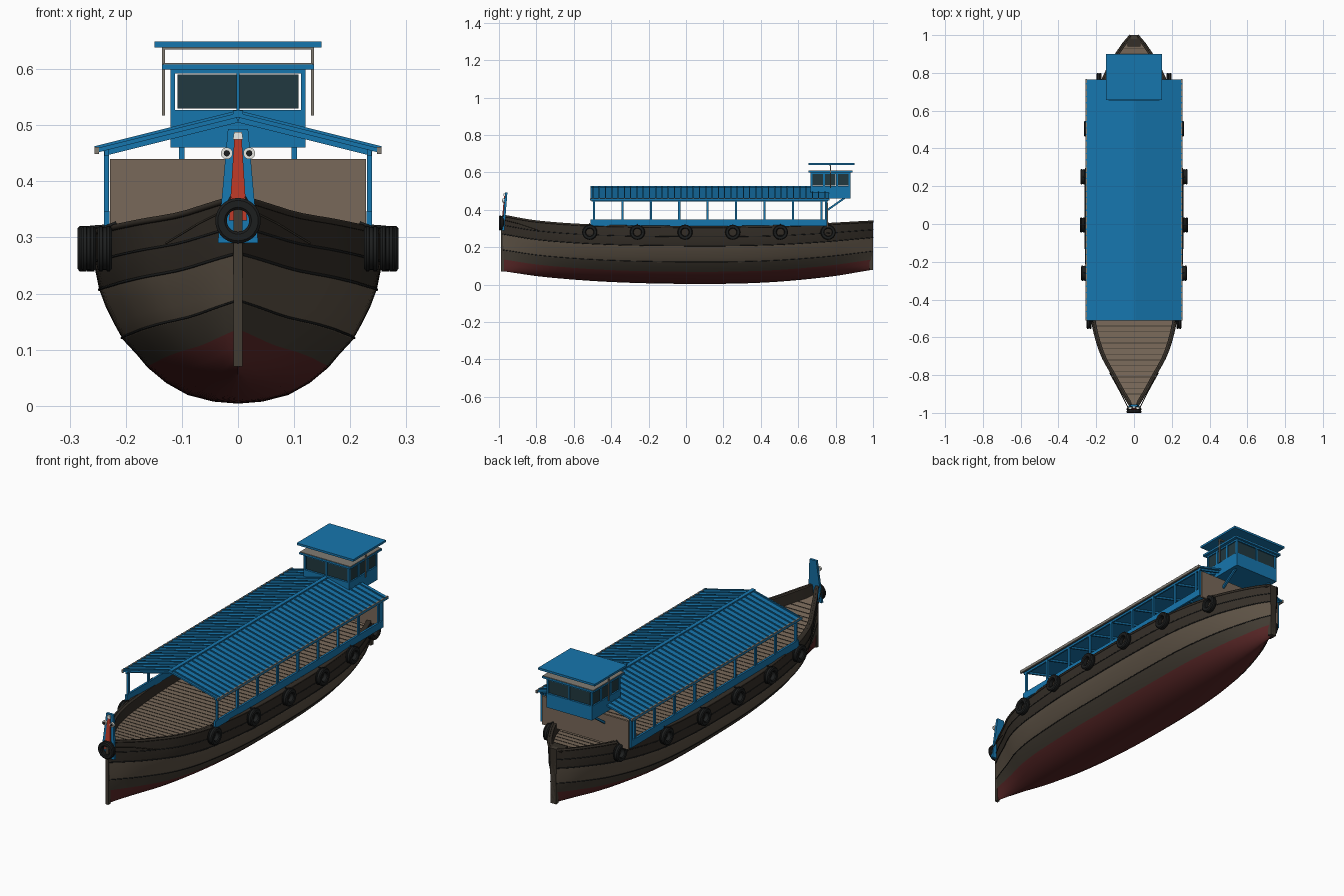
import bpy, bmesh, math
from mathutils import Matrix, Vector

if "Cube" in bpy.data.objects:
    bpy.data.objects.remove(bpy.data.objects["Cube"])


def mat(name, r, g, b):
    m = bpy.data.materials.new(name)
    m.diffuse_color = (r, g, b, 1)
    m.use_nodes = True
    m.node_tree.nodes["Principled BSDF"].inputs["Base Color"].default_value = m.diffuse_color
    return m


BLUE = mat("blue_paint", .008, .18, .42)
DARK = mat("dark_timber", .035, .028, .021)
MID = mat("weathered_timber", .055, .045, .033)
LIGHT = mat("light_timber", .11, .085, .06)
DECK = mat("deck_timber", .19, .14, .10)
RED = mat("red_bottom", .10, .02, .02)
ACCENT = mat("red_accent", .5, .04, .02)
BLACK = mat("rubber", .012, .013, .013)
GLASS = mat("glass", .015, .04, .05)
GREY = mat("grey_trim", .22, .20, .17)
WHITE = mat("white_paint", .8, .8, .75)


def finish(name, bm, mats, smooth=None):
    bmesh.ops.recalc_face_normals(bm, faces=bm.faces)
    me = bpy.data.meshes.new(name)
    bm.to_mesh(me)
    bm.free()
    ob = bpy.data.objects.new(name, me)
    bpy.context.collection.objects.link(ob)
    for m in mats:
        me.materials.append(m)
    if smooth:
        bpy.ops.object.select_all(action='DESELECT')
        ob.select_set(True)
        bpy.context.view_layer.objects.active = ob
        bpy.ops.object.shade_smooth_by_angle(angle=math.radians(smooth))
    return ob


def boxes(name, items, m):
    """Each item: centre, size, optional (angle, axis)."""
    bm = bmesh.new()
    for c, s, *rot in items:
        R = Matrix.Rotation(*(rot[0][0], 4, rot[0][1])) if rot else Matrix()
        bmesh.ops.create_cube(bm, size=1, matrix=Matrix.Translation(c) @ R @ Matrix.Diagonal((*s, 1)))
    return finish(name, bm, [m])


def prism(name, pts, y0, y1, m, lean=0):
    """Extrude an x-z outline along y; lean shifts y with height."""
    bm = bmesh.new()
    a, b = [[bm.verts.new((x, y + lean * (z - .29), z)) for x, z in pts] for y in (y0, y1)]
    bm.faces.new(a)
    bm.faces.new(b[::-1])
    for i in range(len(pts)):
        j = (i + 1) % len(pts)
        bm.faces.new((a[i], a[j], b[j], b[i]))
    return finish(name, bm, [m])


def tube(name, paths, r, m):
    cu = bpy.data.curves.new(name, 'CURVE')
    cu.dimensions = '3D'
    cu.bevel_depth, cu.bevel_resolution = r, 1
    for p in paths:
        sp = cu.splines.new('POLY')
        sp.points.add(len(p) - 1)
        for q, v in zip(sp.points, p):
            q.co = (*v, 1)
    cu.materials.append(m)
    ob = bpy.data.objects.new(name, cu)
    bpy.context.collection.objects.link(ob)


def interp(tab, t):
    """Smooth (Hermite) lookup in a small table."""
    for i in range(len(tab) - 1):
        if t <= tab[i + 1][0] or i == len(tab) - 2:
            (x0, y0), (x1, y1) = tab[i], tab[i + 1]
            p, n = tab[max(i - 1, 0)], tab[min(i + 2, len(tab) - 1)]
            h, u = x1 - x0, (t - x0) / (x1 - x0)
            m0, m1 = h * (y1 - p[1]) / (x1 - p[0]), h * (n[1] - y0) / (n[0] - x0)
            return ((2*u**3 - 3*u*u + 1) * y0 + (u**3 - 2*u*u + u) * m0
                    + (3*u*u - 2*u**3) * y1 + (u**3 - u*u) * m1)


# Hull lines: half width, sheer, keel along y, and the section shape
WIDTH = [(-.98, .008), (-.9, .058), (-.8, .113), (-.7, .168), (-.6, .202), (-.5, .223), (-.25, .25),
         (0, .256), (.3, .252), (.55, .228), (.76, .168), (.88, .106), (.95, .06), (1, .018)]
SHEER = [(-.98, .372), (-.8, .341), (-.5, .32), (0, .312), (.5, .316), (1, .34)]
KEEL = [(-.98, .072), (-.75, .04), (-.4, .014), (0, .004), (.4, .01), (.75, .04), (1, .08)]
SECT = [(0, 0), (.012, .17), (.05, .35), (.12, .5), (.21, .63), (.28, .7), (.37, .8), (.46, .86),
        (.56, .92), (.66, .965), (.8, 1), (1, 1)]


def W(y): return interp(WIDTH, y)
def S(y): return interp(SHEER, y)
def K(y): return interp(KEEL, y)


def skin(y, h):
    x = interp(SECT, h) ** (1 + .35 * abs(y) ** 3)
    return W(y) * min(max(x, 0), 1), K(y) + (S(y) - K(y)) * h


YS = [-.98 + 1.98 * i / 44 for i in range(45)]
bm = bmesh.new()
rows = []
for y in YS:
    half = [skin(y, h) for h, _ in SECT]
    xi = max(W(y) - .018, .002)
    half += [(xi, S(y)), (xi, S(y) - .055)]
    ring = [(-x, z) for x, z in half[:0:-1]] + half
    rows.append([bm.verts.new((x, y, z)) for x, z in ring])
n = len(rows[0])
mid = n // 2
for a, b in zip(rows, rows[1:]):
    for i in range(n - 1):
        f = bm.faces.new((a[i], a[i + 1], b[i + 1], b[i]))
        k = i - mid if i >= mid else mid - 1 - i
        f.material_index = 0 if k < 4 else 1 if k < 6 else 2 if k < 9 else 3
for r in (rows[0], rows[-1]):
    bm.faces.new(r[2:-2]).material_index = 3
finish("hull", bm, [RED, MID, LIGHT, DARK], 40)

# Plank seams and gunwale rails along the hull
for nm, h, r, m in (("strake", .38, .0022, BLACK), ("upper_strake", .66, .0026, BLACK),
                    ("wale", .82, .0022, BLACK), ("gunwale", .99, .006, DARK)):
    tube(nm, [[(s * skin(y, h)[0], y, skin(y, h)[1]) for y in YS] for s in (-1, 1)], r, m)
boxes("stem_post", [((0, -.98, .215), (.016, .016, .29))], MID)
boxes("stern_post", [((0, .99, .21), (.03, .02, .262))], MID)

# Deck with cross seams
bm = bmesh.new()
prev = None
for y in YS:
    x = max(W(y) - .016, .002)
    cur = [bm.verts.new((s * x, y, S(y) - .05)) for s in (-1, 1)]
    if prev:
        bm.faces.new((*prev, cur[1], cur[0]))
    prev = cur
finish("deck", bm, [DECK])
boxes("deck_seams", [((0, y, S(y) - .05), (2 * W(y) - .036, .004, .003))
                     for y in [-.9 + .03 * i for i in range(62)]], MID)
boxes("stern_cap", [((0, .965, S(.965) - .006), (.07, .05, .012))], DARK)

# Tyres as fenders
def tyre(name, loc, axis):
    prof = [(.02, -.009), (.024, -.013), (.036, -.013), (.0405, -.009), (.0405, -.004), (.038, -.003),
            (.038, .003), (.0405, .004), (.0405, .009), (.036, .013), (.024, .013), (.02, .009)]
    bm = bmesh.new()
    rings = []
    for i in range(28):
        a = 2 * math.pi * i / 28
        c, s = math.cos(a), math.sin(a)
        rings.append([bm.verts.new(Vector(loc) + Vector((d, r * c, r * s) if axis == 'X' else (r * c, d, r * s)))
                      for r, d in prof])
    for i in range(28):
        p, q = rings[i], rings[(i + 1) % 28]
        for j in range(12):
            k = (j + 1) % 12
            bm.faces.new((p[j], p[k], q[k], q[j]))
    finish(name, bm, [BLACK], 35)


TY = [-.515 + .255 * i for i in range(6)]
for i, y in enumerate(TY):
    for s in (-1, 1):
        tyre(f"side_tyre_{i}", (s * (W(y) + .017), y, .28), 'X')
tyre("bow_tyre", (0, -.987, .33), 'Y')
tube("tyre_ropes", [[(s * (W(y) + .017), y, .318), (s * (W(y) - .004), y, S(y) + .006)]
                    for y in TY for s in (-1, 1)], .003, BLACK)
tube("bow_ropes", [[(s * .03, -.975, .345), (s * .07, -.895, .325), (s * .128, -.79, .29)] for s in (-1, 1)],
     .002, MID)

# Painted bow board with eyes
prism("bow_board", [(-.036, .29), (.036, .29), (.018, .493), (-.018, .493)], -.983, -.971, BLUE, .08)
prism("bow_stripe", [(-.016, .33), (.016, .33), (.006, .485), (-.006, .485)], -.988, -.98, ACCENT, .08)
prism("bow_tip", [(-.009, .475), (.009, .475), (.007, .488), (-.007, .488)], -.991, -.98, WHITE, .08)
for nm, r, y, m in (("eye_white", .0105, -.975, WHITE), ("eye_pupil", .0055, -.979, BLACK)):
    bm = bmesh.new()
    for s in (-1, 1):
        bmesh.ops.create_cone(bm, cap_ends=True, segments=20, radius1=r, radius2=r, depth=.01,
                              matrix=Matrix.Translation((s * .02, y, .45)) @ Matrix.Rotation(math.pi / 2, 4, 'X'))
    finish(nm, bm, [m], 30)

# Passenger canopy: low side wall, posts, rear bulkhead
PY = [-.492 + .152 * i for i in range(9)]
boxes("side_coaming", [((s * .234, .12, .33), (.01, 1.26, .034)) for s in (-1, 1)], BLUE)
boxes("canopy_posts", [((s * .234, y, .385), (.009, .011, .145)) for y in PY + [.748] for s in (-1, 1)], BLUE)
boxes("eave_beam", [((s * .234, .127, .451), (.008, 1.265, .012)) for s in (-1, 1)], BLUE)
boxes("rear_bulkhead", [((0, .755, .372), (.456, .01, .136))], DECK)

# Gabled roof with battens, rafters, ridge and edge trim
prism("roof", [(-.256, .458), (0, .522), (.256, .458), (.256, .45), (0, .514), (-.256, .45)], -.51, .765, BLUE)
SL = math.atan2(.064, .256)
boxes("roof_battens", [((s * .128, -.497 + .0335 * i, .491), (.262, .006, .007), (s * SL, 'Y'))
                       for i in range(38) for s in (-1, 1)], BLUE)
boxes("rafters", [((s * .12, y, .481), (.245, .008, .012), (s * SL, 'Y')) for y in PY + [.75] for s in (-1, 1)], BLUE)
boxes("ridge_cap", [((0, .1275, .522), (.018, 1.277, .008))], BLUE)
boxes("eave_trim", [((s * .252, .1275, .455), (.008, 1.279, .013)) for s in (-1, 1)], GREY)

# Wheelhouse: lower walls, window frames, glass, two roofs
X, Y0, Y1 = .12, .665, .88
YC = (Y0 + Y1) / 2
boxes("wheelhouse_base", [((0, YC, .4935), (2 * X, Y1 - Y0, .067))], BLUE)
frame = [((s * (X - .004), y, .563), (.008, .01, .075))
         for s in (-1, 1) for y in (Y0 + .005, .737, .808, Y1 - .005)]
frame += [((0, y, .563), (.006, .008, .075)) for y in (Y0 + .004, Y1 - .004)]
frame += [((0, y, .596), (2 * X, .008, .008)) for y in (Y0 + .004, Y1 - .004)]
frame += [((s * (X - .004), YC, .596), (.008, Y1 - Y0, .008)) for s in (-1, 1)]
boxes("window_frames", frame, BLUE)
panes = [((s * .0555, y, .56), (.105, .004, .06)) for s in (-1, 1) for y in (Y0 + .006, Y1 - .006)]
panes += [((s * (X - .005), y, .56), (.004, .056, .06)) for s in (-1, 1) for y in (.7035, .7725, .8415)]
boxes("window_panes", panes, GLASS)
boxes("wheelhouse_roof", [((0, .7725, .604), (.27, .237, .009))], BLUE)
boxes("roof_rim", [((0, .7725, .6095), (.266, .233, .003))], GREY)
boxes("sunshade", [((0, .778, .644), (.298, .245, .01))], BLUE)
boxes("sunshade_posts", [((s * .133, .772, .579), (.005, .006, .124)) for s in (-1, 1)], GREY)
boxes("sunshade_beam", [((0, .772, .6375), (.27, .008, .005))], GREY)
boxes("wheelhouse_braces", [((s * .1, .805, .433), (.01, .125, .01), (math.radians(35), 'X')) for s in (-1, 1)], BLUE)
